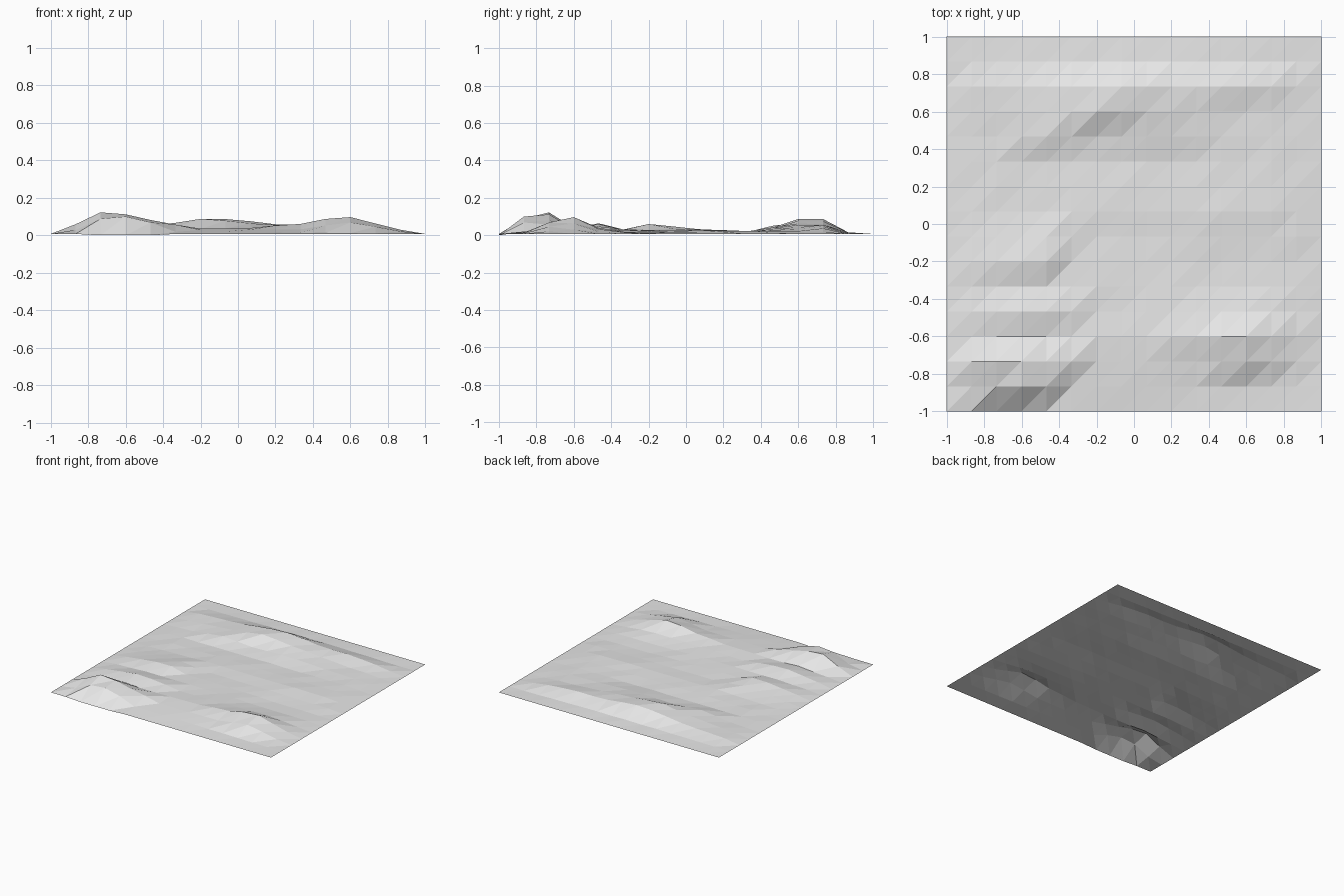
import bpy
import bmesh
import random

random.seed(4)

default_cube = bpy.data.objects.get("Cube")
if default_cube:
    bpy.data.objects.remove(default_cube, do_unlink=True)

CELLS = 15
STEP = 2 / CELLS
RIM = 0.7  # rim height, in hundredths of a unit

# Cross-sections of the land, front to back: grid row -> (column, height in hundredths)
SECTIONS = {
    1: [(1, 3), (2, 9), (3, 10), (4, 7), (5, 2), (14, 1)],
    2: [(1, 6), (2, 12), (3, 11), (4, 8), (6, 3), (10, 3), (12, 7), (14, 2)],
    3: [(1, 2), (3, 4), (5, 3), (8, 4), (10, 6), (11, 8.5), (12, 9.5), (14, 3)],
    4: [(1, 3), (3, 6.5), (4, 6), (6, 3), (12, 4), (14, 2)],
    5: [(1, 2), (3, 3), (7, 3), (14, 1.5)],
    6: [(1, 3), (3, 6), (4, 6), (5, 3)],
    7: [(1, 2), (4, 4.5), (6, 2.5), (14, 2)],
    8: [(2, 2), (5, 3), (13, 3)],
    10: [(2, 2), (8, 2), (13, 2)],
    11: [(2, 2), (4, 5), (6, 3.5), (8, 4), (13, 2)],
    12: [(1, 2), (4, 5), (6, 8.5), (8, 6.5), (10, 4), (13, 2)],
    13: [(1, 2.5), (4, 5), (6, 8), (7, 8.5), (9, 6), (12, 5), (14, 2)],
    14: [(7, 1.5)],
}


def interpolate(points, t):
    """Linear reading of a sorted list of (position, value) points."""
    for (a, va), (b, vb) in zip(points, points[1:]):
        if a <= t <= b:
            return va + (vb - va) * (t - a) / (b - a)
    return points[-1][1]


def section_height(row, column):
    points = [(0, RIM)] + SECTIONS.get(row, []) + [(CELLS, RIM)]
    return interpolate(points, column)


def ground_height(column, row):
    rows = [0] + sorted(SECTIONS) + [CELLS]
    height = interpolate([(r, section_height(r, column)) for r in rows], row)
    if 0 < column < CELLS and 0 < row < CELLS:
        height += random.uniform(-0.25, 0.25)  # slight unevenness
    return height / 100


# Open, flat-shaded sheet of land split along one diagonal
bm = bmesh.new()
grid = [[bm.verts.new((c * STEP - 1, r * STEP - 1, ground_height(c, r)))
         for c in range(CELLS + 1)] for r in range(CELLS + 1)]
# The front rim dips to the ground
for vert in grid[0][2:5]:
    vert.co.z = 0
for r in range(CELLS):
    for c in range(CELLS):
        near_left, near_right = grid[r][c], grid[r][c + 1]
        far_left, far_right = grid[r + 1][c], grid[r + 1][c + 1]
        bm.faces.new((near_left, near_right, far_right))
        bm.faces.new((near_left, far_right, far_left))

mesh = bpy.data.meshes.new("terrain")
bm.to_mesh(mesh)
bm.free()

# Plain light grey
grey = bpy.data.materials.new("light_grey")
grey.use_nodes = True
colour = (0.8, 0.8, 0.8, 1)
grey.diffuse_color = colour
grey.node_tree.nodes["Principled BSDF"].inputs["Base Color"].default_value = colour
mesh.materials.append(grey)

terrain = bpy.data.objects.new("terrain", mesh)
bpy.context.collection.objects.link(terrain)
